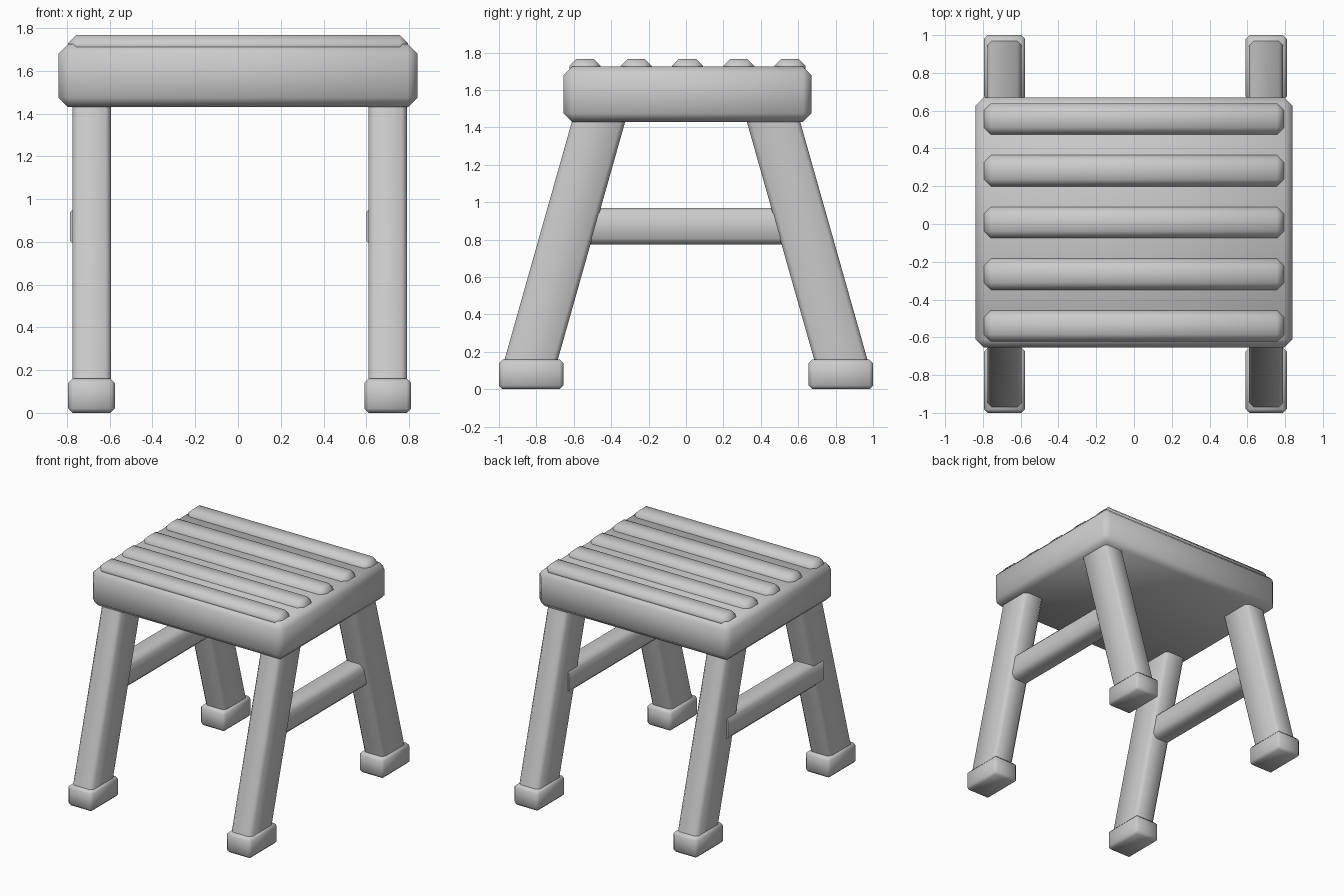
import bpy, bmesh
from math import radians
from mathutils import Vector

cube = bpy.data.objects.get("Cube")
if cube:
    bpy.data.objects.remove(cube, do_unlink=True)

grey = bpy.data.materials.new("plain grey")
grey.use_nodes = True
colour = (0.6, 0.6, 0.6, 1)
grey.diffuse_color = colour
grey.node_tree.nodes["Principled BSDF"].inputs["Base Color"].default_value = colour


def box(name, low, high, chamfer, shear=0.0, lengthwise=None, smooth=50):
    """Chamfered box; shear leans it in y with height, lengthwise limits chamfers to one axis."""
    low, high = Vector(low), Vector(high)
    centre, size = (low + high) / 2, high - low
    bm = bmesh.new()
    bmesh.ops.create_cube(bm, size=1)
    for v in bm.verts:
        v.co = Vector([a * b for a, b in zip(v.co, size)])
    edges = [e for e in bm.edges if lengthwise is None
             or abs((e.verts[0].co - e.verts[1].co)[lengthwise]) > 1e-4]
    bmesh.ops.bevel(bm, geom=edges, offset=chamfer, segments=1, affect='EDGES')
    for v in bm.verts:
        v.co += centre
        v.co.y += shear * v.co.z
    mesh = bpy.data.meshes.new(name)
    bm.to_mesh(mesh)
    bm.free()
    mesh.materials.append(grey)
    obj = bpy.data.objects.new(name, mesh)
    bpy.context.collection.objects.link(obj)
    bpy.ops.object.select_all(action='DESELECT')
    obj.select_set(True)
    bpy.context.view_layer.objects.active = obj
    bpy.ops.object.shade_smooth_by_angle(angle=radians(smooth))
    return obj


# Seat block and the five raised slats
box("seat", (-0.84, -0.655, 1.43), (0.84, 0.67, 1.725), 0.045)
for i in range(5):
    y = -0.54 + i * 0.274
    box(f"seat_slat_{i + 1}", (-0.795, y - 0.083, 1.67), (0.795, y + 0.083, 1.767), 0.038)

# Splayed legs, feet and side stretchers
for side, x in (("right", -0.685), ("left", 0.7)):
    for end, s in (("front", -1), ("back", 1)):
        inner, outer = sorted((s * 0.73, s * 1.015))
        box(f"{end}_{side}_leg", (x - 0.09, inner, 0.08), (x + 0.09, outer, 1.5),
            0.024, shear=-s * 0.283, lengthwise=2)
        inner, outer = sorted((s * 0.655, s))
        box(f"{end}_{side}_foot", (x - 0.109, inner, 0), (x + 0.109, outer, 0.16), 0.02)
    box(f"{side}_stretcher", (x - 0.1, -0.6, 0.775), (x + 0.07, 0.6, 0.97),
        0.03, lengthwise=1)
